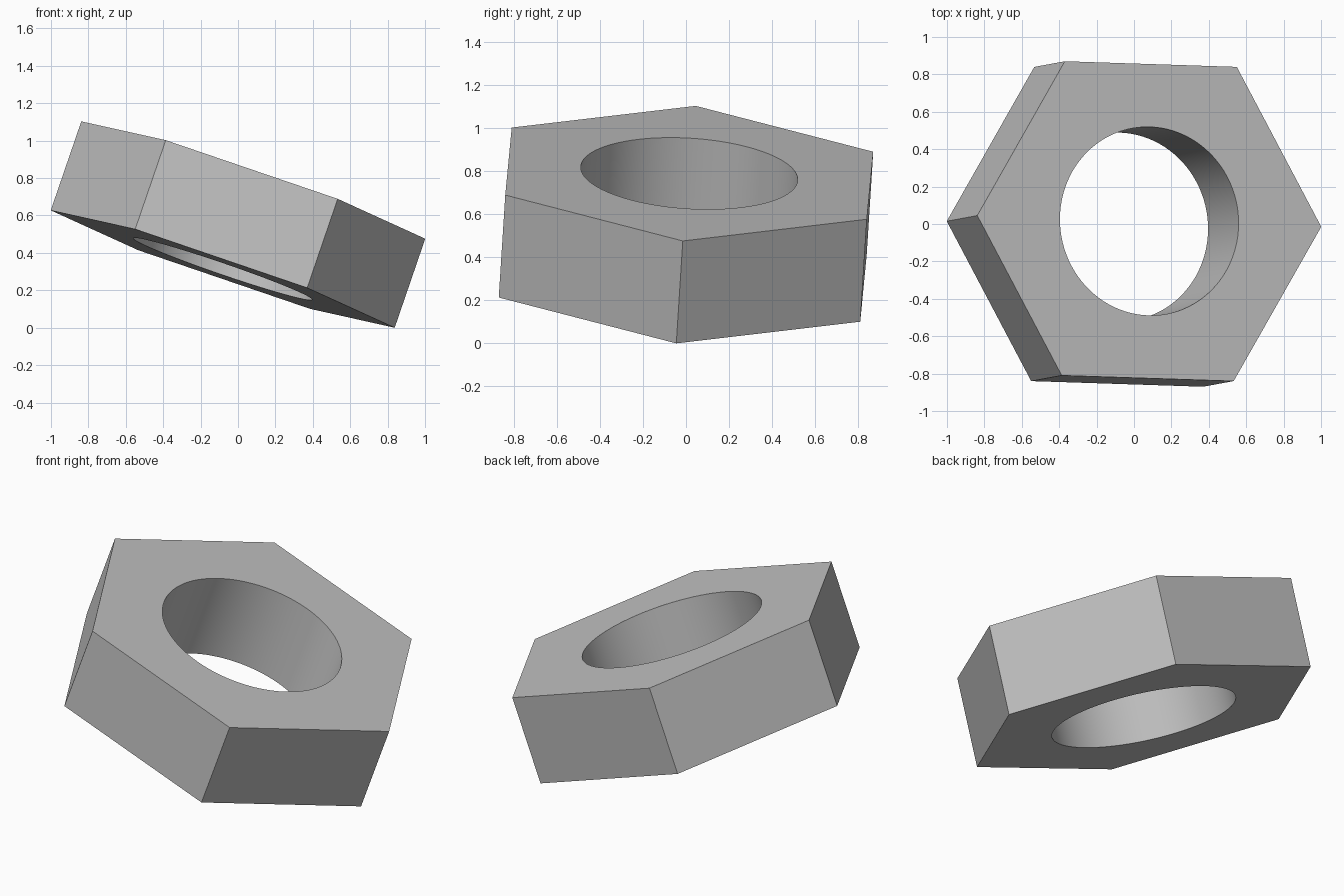
import bpy
import bmesh
from math import cos, sin, tau, radians
from mathutils import Matrix, Vector

cube = bpy.data.objects.get("Cube")
if cube:
    bpy.data.objects.remove(cube)

SIDES, STEPS = 6, 16            # hexagon sides, bore segments per side
OUTER, BORE, THICK = 0.972, 0.505, 0.504
SEGS = SIDES * STEPS

# Plain grey material
steel = bpy.data.materials.new("grey steel")
steel.use_nodes = True
grey = (0.53, 0.53, 0.53, 1)
steel.diffuse_color = grey
steel.node_tree.nodes["Principled BSDF"].inputs["Base Color"].default_value = grey

bm = bmesh.new()


def ring(radius, count, z):
    return [bm.verts.new((radius * cos(tau * i / count), radius * sin(tau * i / count), z))
            for i in range(count)]


def wall(low, high):
    n = len(low)
    return [bm.faces.new((low[i], low[(i + 1) % n], high[(i + 1) % n], high[i])) for i in range(n)]


# Hexagonal outside and round bore
hex_low, hex_high = (ring(OUTER, SIDES, z) for z in (-THICK / 2, THICK / 2))
bore_low, bore_high = (ring(BORE, SEGS, z) for z in (-THICK / 2, THICK / 2))
wall(hex_low, hex_high)
for face in wall(bore_low, bore_high):
    face.smooth = True

# Flat end faces, one sector per side
for outer, inner in ((hex_low, bore_low), (hex_high, bore_high)):
    for i in range(SIDES):
        arc = [inner[(i * STEPS + k) % SEGS] for k in range(STEPS + 1)]
        bm.faces.new([outer[i], outer[(i + 1) % SIDES]] + arc[::-1])
bmesh.ops.recalc_face_normals(bm, faces=bm.faces)

# Tilted resting pose
axis = Vector((0.324, 0.06, 0.944)).normalized()
corner = Vector((0.9455, -0.031, -0.324))
side = axis.cross(corner).normalized()
corner = side.cross(axis)
pose = Matrix((corner, side, axis)).transposed().to_4x4()
bm.transform(pose)
lowest = min(v.co.z for v in bm.verts)
bm.transform(Matrix.Translation((0, 0, -lowest)))

mesh = bpy.data.meshes.new("hex_nut")
bm.to_mesh(mesh)
bm.free()
mesh.materials.append(steel)
nut = bpy.data.objects.new("hex_nut", mesh)
bpy.context.collection.objects.link(nut)

# Smooth bore with crisp rims
bpy.ops.object.select_all(action="DESELECT")
nut.select_set(True)
bpy.context.view_layer.objects.active = nut
bpy.ops.object.shade_smooth_by_angle(angle=radians(30))
